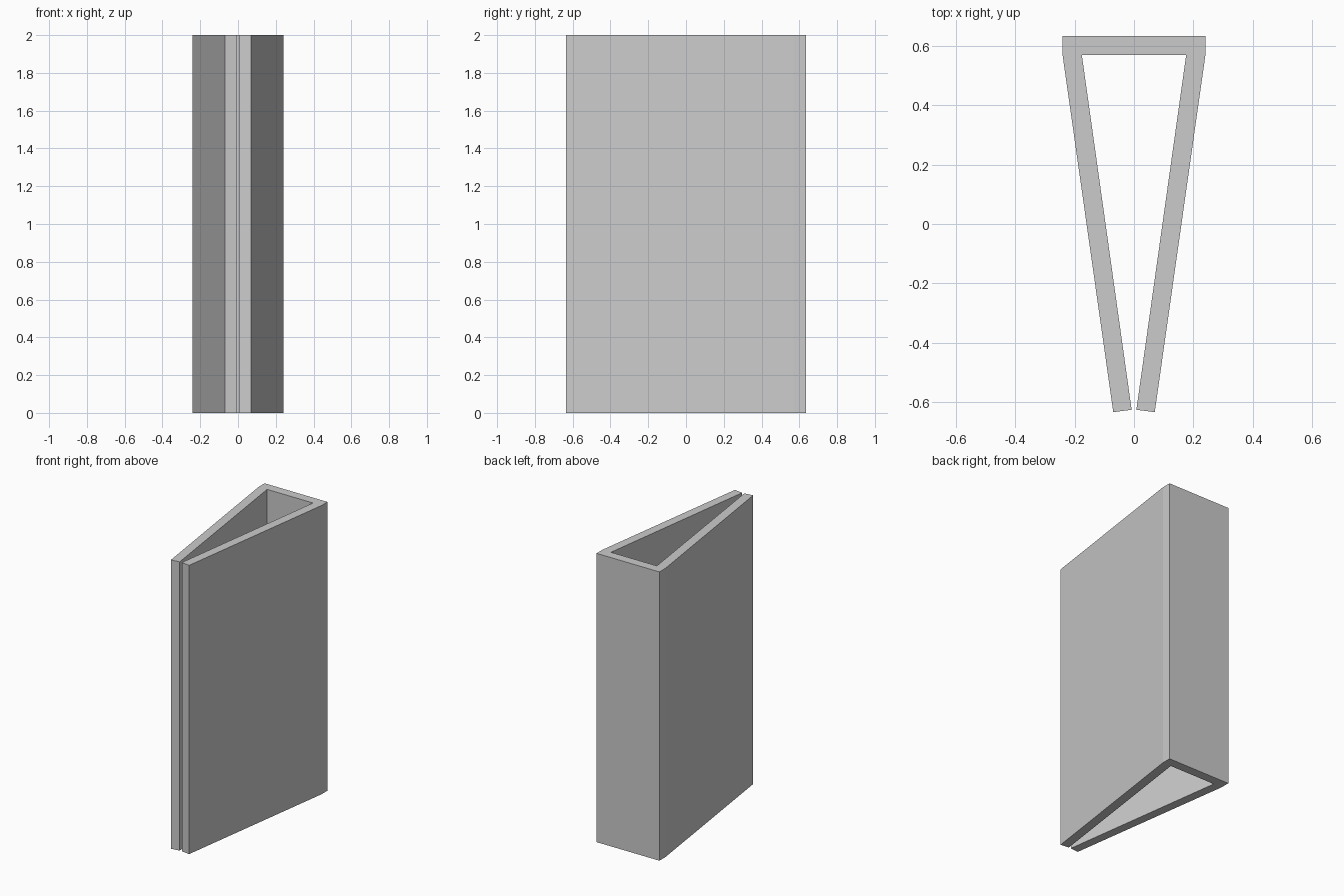
import bpy, bmesh

if "Cube" in bpy.data.objects:
    bpy.data.objects.remove(bpy.data.objects["Cube"])

HEIGHT = 2.0

# Right half of the folded cover's cross-section: spine, then outer and inner cover faces
half = [(0.241, 0.635), (0.241, 0.570), (0.070, -0.635),
        (0.008, -0.627), (0.176, 0.570)]

# Mirror it into one closed, open-ended V outline
outline = half + [(-x, y) for x, y in reversed(half)]

# Extrude the outline upright into a standing book cover
bm = bmesh.new()
base = bm.faces.new([bm.verts.new((x, y, 0)) for x, y in outline])
walls = bmesh.ops.extrude_face_region(bm, geom=[base], use_keep_orig=True)
top = [v for v in walls["geom"] if isinstance(v, bmesh.types.BMVert)]
bmesh.ops.translate(bm, verts=top, vec=(0, 0, HEIGHT))
bmesh.ops.recalc_face_normals(bm, faces=bm.faces)

mesh = bpy.data.meshes.new("book_cover")
bm.to_mesh(mesh)
bm.free()
cover = bpy.data.objects.new("book_cover", mesh)
bpy.context.collection.objects.link(cover)
